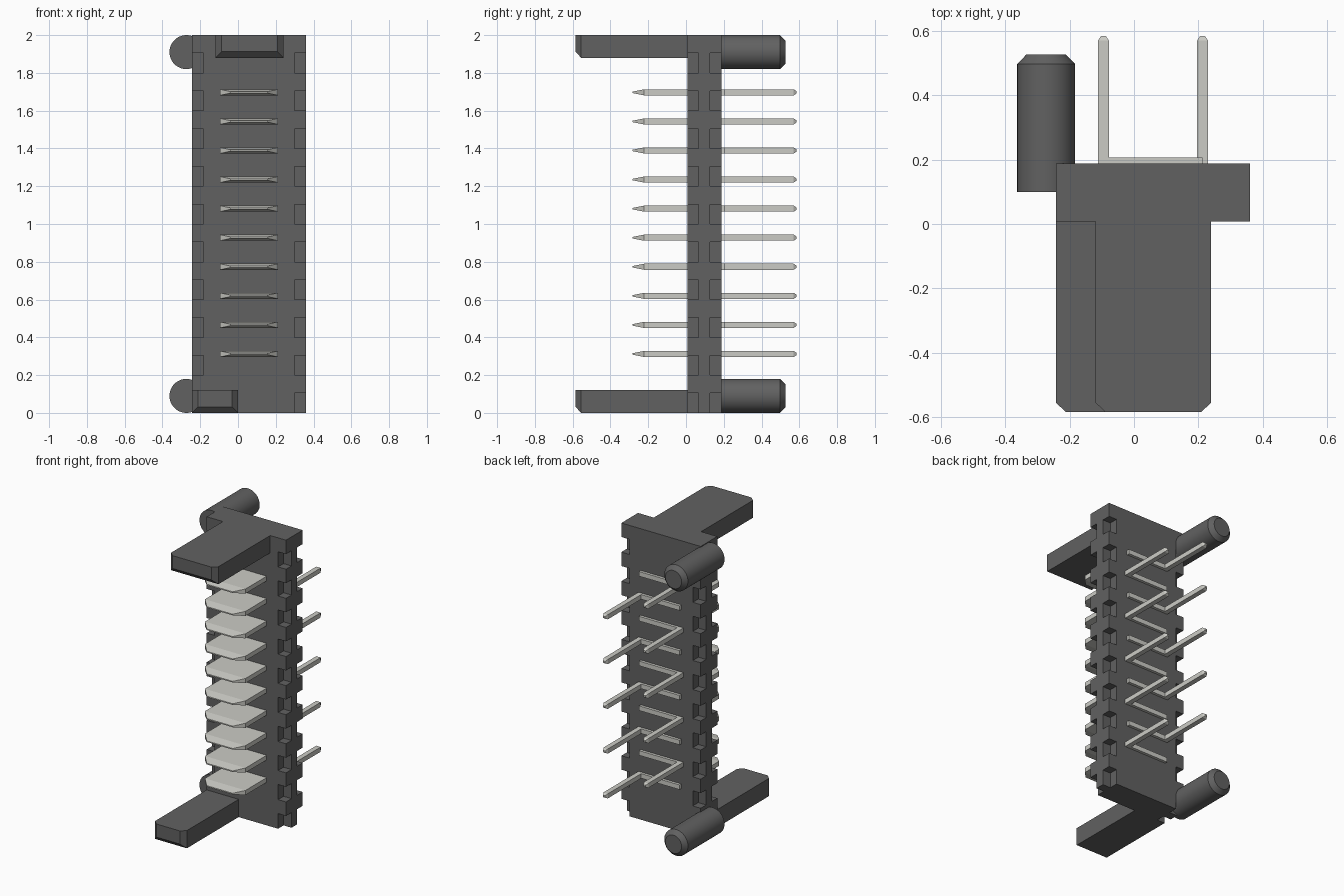
import bpy, bmesh, math
from mathutils import Matrix, Vector

if "Cube" in bpy.data.objects:
    bpy.data.objects.remove(bpy.data.objects["Cube"])


def material(name, rgb):
    m = bpy.data.materials.new(name)
    m.diffuse_color = (*rgb, 1)
    m.use_nodes = True
    m.node_tree.nodes["Principled BSDF"].inputs["Base Color"].default_value = m.diffuse_color
    return m


PLASTIC = material("dark_plastic", (0.12, 0.12, 0.12))
METAL = material("pale_metal", (0.60, 0.60, 0.56))


def make(name, bm, mat):
    bmesh.ops.recalc_face_normals(bm, faces=bm.faces)
    me = bpy.data.meshes.new(name)
    bm.to_mesh(me)
    bm.free()
    me.materials.append(mat)
    ob = bpy.data.objects.new(name, me)
    bpy.context.scene.collection.objects.link(ob)
    return ob


def loft(bm, sections):
    """Rectangular sections along y: (y, x0, x1, z0, z1)."""
    rings = [[bm.verts.new(p) for p in
              ((x0, y, z0), (x1, y, z0), (x1, y, z1), (x0, y, z1))]
             for y, x0, x1, z0, z1 in sections]
    for a, b in zip(rings, rings[1:]):
        for i in range(4):
            j = (i + 1) % 4
            bm.faces.new((a[i], a[j], b[j], b[i]))
    bm.faces.new(rings[0])
    bm.faces.new(rings[-1])


X0, X1, Y0, Y1 = -0.243, 0.36, 0.007, 0.188
NOTCH = 0.06

# housing bar with corner notches along all four long edges
bm = bmesh.new()
loft(bm, [(Y0, X0, X1, 0, 2), (Y1, X0, X1, 0, 2)])
housing = make("housing", bm, PLASTIC)

bm = bmesh.new()
for k in range(10):
    z0 = 0.2 * k if k else -0.05
    z1 = 0.2 * k + 0.104
    for xa, xb in ((X0 - 0.05, X0 + NOTCH), (X1 - NOTCH, X1 + 0.05)):
        for ya, yb in ((Y0 - 0.05, Y0 + NOTCH), (Y1 - NOTCH, Y1 + 0.05)):
            loft(bm, [(ya, xa, xb, z0, z1), (yb, xa, xb, z0, z1)])
cutter = make("notch_cutter", bm, PLASTIC)
cutter.hide_render = True
mod = housing.modifiers.new("notches", 'BOOLEAN')
mod.operation = 'DIFFERENCE'
mod.solver = 'EXACT'
mod.object = cutter
bpy.context.view_layer.objects.active = housing
bpy.ops.object.modifier_apply(modifier=mod.name)
bpy.data.objects.remove(cutter)

# guide arms, chamfered at the tip on both sides and underneath
C = 0.032
for name, xa, xb, za, zb in (("upper_guide", -0.12, 0.24, 1.88, 2.0),
                             ("lower_guide", X0, 0.0, 0.0, 0.122)):
    bm = bmesh.new()
    loft(bm, [(-0.585, xa + C, xb - C, za + C, zb),
              (-0.555, xa, xb, za, zb),
              (Y0, xa, xb, za, zb)])
    make(name, bm, PLASTIC)

# round locating pegs with a chamfered end
for name, z in (("upper_peg", 1.91), ("lower_peg", 0.09)):
    bm = bmesh.new()
    rings = []
    for y, r in ((0.10, 0.09), (0.497, 0.09), (0.526, 0.062)):
        rings.append([bm.verts.new((-0.273 + r * math.cos(a), y, z + r * math.sin(a)))
                      for a in (2 * math.pi * i / 48 for i in range(48))])
    for a, b in zip(rings, rings[1:]):
        for i in range(48):
            j = (i + 1) % 48
            bm.faces.new((a[i], a[j], b[j], b[i]))
    bm.faces.new(rings[0])
    bm.faces.new(rings[-1])
    peg = make(name, bm, PLASTIC)
    bpy.ops.object.select_all(action='DESELECT')
    peg.select_set(True)
    bpy.context.view_layer.objects.active = peg
    bpy.ops.object.shade_smooth_by_angle(angle=math.radians(30))

# contacts: flat tapered blade in front, square tail on alternating sides behind
H, W, T = 0.016, 0.017, 0.01
for i in range(10):
    z = 1.697 - i * 0.1539
    tail_x = -0.095 if i % 2 == 0 else 0.213
    bm = bmesh.new()
    loft(bm, [(-0.282, -0.04, 0.157, z - 0.004, z + 0.004),
              (-0.222, -0.096, 0.213, z - H, z + H),
              (0.207, -0.096, 0.213, z - H, z + H)])
    loft(bm, [(0.15, tail_x - W, tail_x + W, z - H, z + H),
              (0.57, tail_x - W, tail_x + W, z - H, z + H),
              (0.585, tail_x - W + T, tail_x + W - T, z - H + T, z + H - T)])
    make(f"contact_{i + 1}", bm, METAL)
